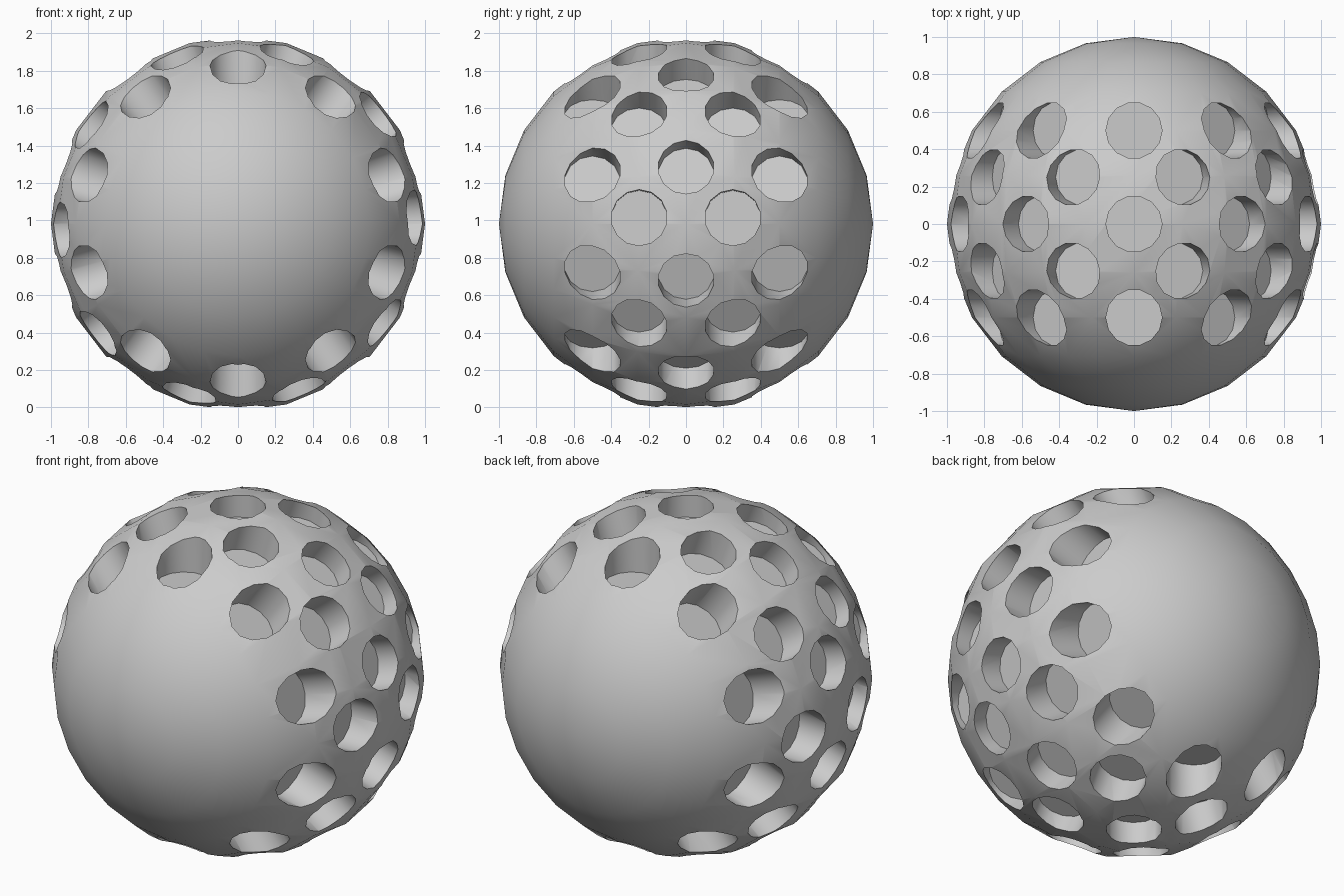
import bpy, bmesh
from math import radians, sqrt, pi
from mathutils import Matrix

if "Cube" in bpy.data.objects:
    bpy.data.objects.remove(bpy.data.objects["Cube"])

R = 1.0          # ball radius
CZ = 0.982       # ball centre height
HOLE_R = 0.15
DEPTH = 0.155    # pocket depth below the ball surface


def mesh_object(name, bm):
    me = bpy.data.meshes.new(name)
    bm.to_mesh(me)
    bm.free()
    ob = bpy.data.objects.new(name, me)
    bpy.context.collection.objects.link(ob)
    return ob


# Ball, poles on the y axis
bm = bmesh.new()
bmesh.ops.create_uvsphere(bm, u_segments=24, v_segments=12, radius=R,
                          matrix=Matrix.Rotation(pi / 2, 4, 'X'))
ball = mesh_object("perforated_ball", bm)

# Round pockets: five staggered rows around the y axis, ten in each row
bm = bmesh.new()
for y, start in ((-0.5, 0), (-0.25, 16), (0, 0), (0.25, 16), (0.5, 0)):
    floor = sqrt(R * R - y * y) - DEPTH
    for k in range(10):
        m = (Matrix.Rotation(radians(start + 36 * k), 4, 'Y')
             @ Matrix.Translation((0, y, floor + 0.2))
             @ Matrix.Rotation(pi / 2, 4, 'Z'))
        bmesh.ops.create_cone(bm, cap_ends=True, segments=14, radius1=HOLE_R,
                              radius2=HOLE_R, depth=0.4, matrix=m)
cutter = mesh_object("pocket_cutter", bm)
cutter.hide_render = True

# Cut the pockets
mod = ball.modifiers.new("pockets", 'BOOLEAN')
mod.operation = 'DIFFERENCE'
mod.solver = 'EXACT'
mod.object = cutter
bpy.context.view_layer.objects.active = ball
ball.select_set(True)
bpy.ops.object.modifier_apply(modifier=mod.name)
bpy.data.objects.remove(cutter)

# Smooth skin with crisp pocket rims
ball.location.z = CZ
bpy.ops.object.shade_smooth_by_angle(angle=radians(35))
